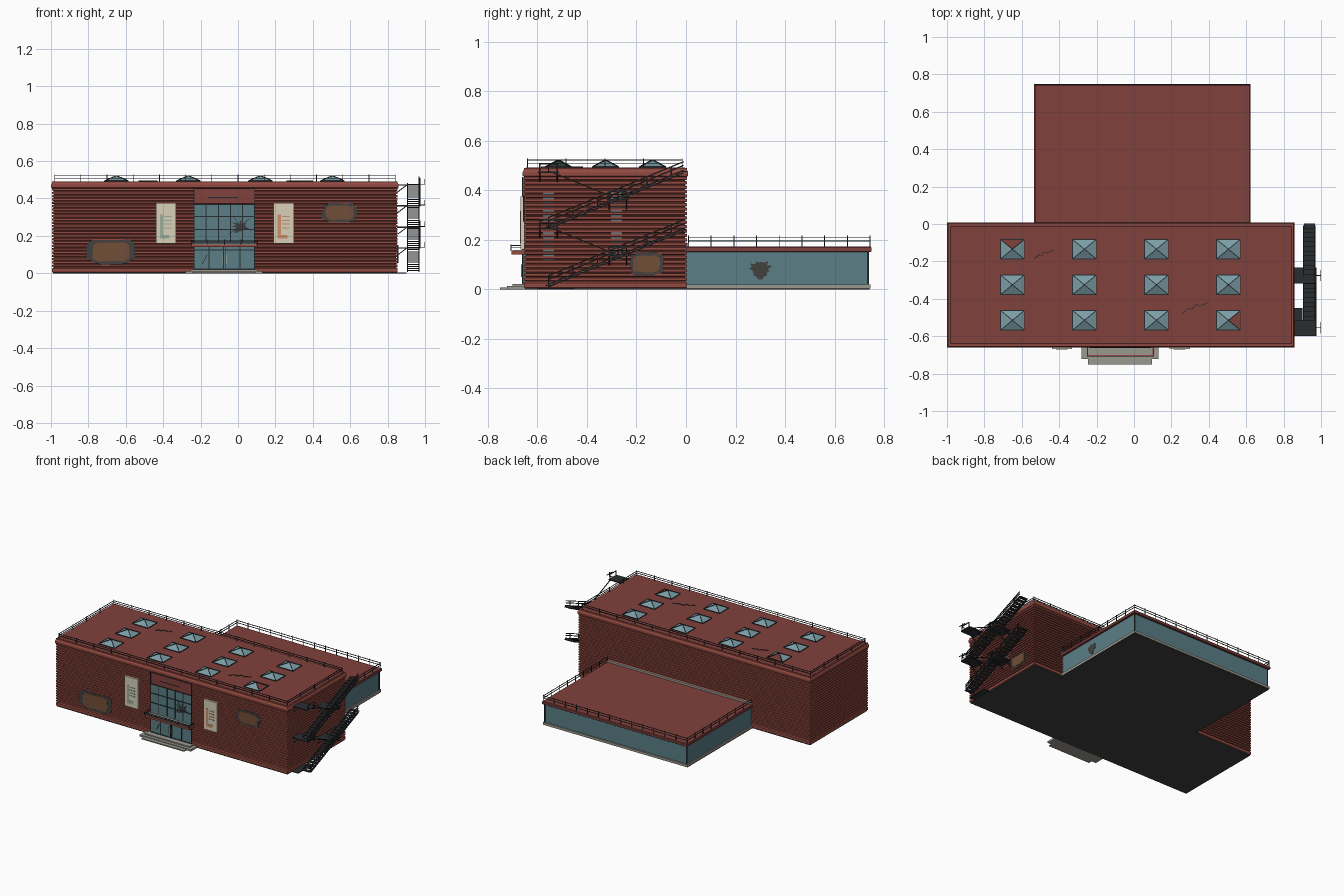
import bpy, bmesh, math, random
from mathutils import Vector, Matrix

if "Cube" in bpy.data.objects:
    bpy.data.objects.remove(bpy.data.objects["Cube"])

random.seed(4)

def mat(name, r, g, b):
    m = bpy.data.materials.new(name)
    m.diffuse_color = (r, g, b, 1)
    m.use_nodes = True
    m.node_tree.nodes["Principled BSDF"].inputs["Base Color"].default_value = m.diffuse_color
    return m

RED = mat("red_cladding", .29, .068, .052)
ROOF = mat("red_roof", .22, .052, .045)
GLASS = mat("teal_glass", .10, .21, .24)
SKY = mat("skylight_glass", .20, .34, .38)
STEEL = mat("dark_steel", .022, .027, .03)
DARK = mat("charcoal", .055, .052, .05)
STONE = mat("stone", .33, .32, .28)
CREAM = mat("cream", .68, .63, .48)
RUST = mat("rust", .17, .075, .04)
GREEN = mat("faded_green", .33, .42, .32)
ORANGE = mat("faded_orange", .60, .27, .14)

def finish(name, bm, m):
    bmesh.ops.recalc_face_normals(bm, faces=bm.faces)
    me = bpy.data.meshes.new(name)
    bm.to_mesh(me)
    bm.free()
    me.materials.append(m)
    ob = bpy.data.objects.new(name, me)
    bpy.context.collection.objects.link(ob)
    return ob

def boxes(name, m, *items):
    """Each item is x0, x1, y0, y1, z0, z1."""
    bm = bmesh.new()
    for a, b, c, d, e, f in items:
        mx = Matrix.Translation(((a+b)/2, (c+d)/2, (e+f)/2)) @ Matrix.Diagonal((b-a, d-c, f-e, 1))
        bmesh.ops.create_cube(bm, size=1, matrix=mx)
    return finish(name, bm, m)

def bars(name, m, segs, t=.004):
    """Square bars between pairs of points."""
    bm = bmesh.new()
    for p, q in segs:
        p, q = Vector(p), Vector(q)
        d = q - p
        mx = Matrix.Translation((p+q)/2) @ d.to_track_quat('Z', 'Y').to_matrix().to_4x4()
        bmesh.ops.create_cube(bm, size=1, matrix=mx @ Matrix.Diagonal((t, t, d.length, 1)))
    return finish(name, bm, m)

def rings(name, m, rect, prof):
    """Sweep an (offset, z) profile round a rectangle and cap both ends."""
    x0, x1, y0, y1 = rect
    bm = bmesh.new()
    prev = first = None
    for o, z in prof:
        r = [bm.verts.new(c) for c in ((x0-o, y0-o, z), (x1+o, y0-o, z), (x1+o, y1+o, z), (x0-o, y1+o, z))]
        if prev:
            for i in range(4):
                bm.faces.new((prev[i], prev[(i+1) % 4], r[(i+1) % 4], r[i]))
        first, prev = first or r, r
    bm.faces.new(first)
    bm.faces.new(prev)
    return finish(name, bm, m)

def patch(name, m, axis, level, u, v, w, h, thick, square=.45, n=26, jag=.16):
    """Ragged plate lying on a wall: axis 'y' for the front, 'x' for the right."""
    bm = bmesh.new()
    lo, hi = [], []
    for i in range(n):
        a = 2*math.pi*i/n
        k = 1 - random.random()*jag
        c, s = math.cos(a), math.sin(a)
        pu = u + w/2*k*math.copysign(abs(c)**square, c)
        pv = v + h/2*k*math.copysign(abs(s)**square, s)
        for lst, d in ((lo, 0), (hi, thick)):
            lst.append(bm.verts.new((pu, level-d, pv) if axis == 'y' else (level+d, pu, pv)))
    bm.faces.new(lo)
    bm.faces.new(hi)
    for i in range(n):
        j = (i+1) % n
        bm.faces.new((lo[i], lo[j], hi[j], hi[i]))
    return finish(name, bm, m)

def railing(name, path, z, h, step):
    """Posts and two rails along a ground path."""
    segs = []
    for (ax, ay), (bx, by) in zip(path, path[1:]):
        n = max(1, round(math.hypot(bx-ax, by-ay)/step))
        for k in (.5, .85):
            segs.append(((ax, ay, z+h*k), (bx, by, z+h*k)))
        for i in range(n+1):
            x, y = ax+(bx-ax)*i/n, ay+(by-ay)*i/n
            segs.append(((x, y, z), (x, y, z+h)))
    bars(name, STEEL, segs, .0035)

# Main block: ribbed cladding, skirting, coping
RECT = (-.985, .845, -.645, -.005)
N, Z0, Z1 = 24, .03, .455
p = (Z1-Z0)/N
prof = [(0, Z0)]
for i in range(N):
    z = Z0+p*i
    prof += [(0, z+p*.15), (.009, z+p*.3), (.009, z+p*.85), (0, z+p)]
rings("ribbed_walls", RED, RECT, prof)
rings("skirting", RED, RECT, [(.004, .004), (.009, .008), (.009, .026), (.002, .032)])
rings("coping", RED, RECT, [(.004, .45), (.014, .458), (.014, .474), (.009, .482), (.009, .49)])
boxes("main_roof", ROOF, (-.985, .845, -.645, -.005, .485, .492))
boxes("floor_slab", DARK, (-.99, .85, -.65, 0, 0, .006), (-.53, .62, 0, .74, 0, .006))
railing("roof_railing", [(-.98, -.64), (.84, -.64), (.84, -.015), (-.98, -.015), (-.98, -.64)], .49, .037, .14)

# Skylights: pyramids with dark frames, two with a missing pane
frames = []
bm, bm_hole = bmesh.new(), bmesh.new()
for i in range(4):
    for j in range(3):
        x, y = -.65+.385*i, -.135-.19*j
        c = [(x+a*.063, y+b*.052, .494) for a, b in ((-1, -1), (1, -1), (1, 1), (-1, 1))]
        top = (x, y, .522)
        for k in range(4):
            frames += [(c[k], c[(k+1) % 4]), (c[k], top)]
            broken = ((i, j) == (0, 0) and k == 2) or ((i, j) == (3, 2) and k == 1)
            if not broken:
                bm.faces.new([bm.verts.new(q) for q in (c[k], c[(k+1) % 4], top)])
finish("skylight_panes", bm, SKY)
bm_hole.free()
bars("skylight_frames", STEEL, frames, .0045)

# Roof cracks
cracks = []
for x, y, s in ((-.53, -.185, .10), (.26, -.48, .14)):
    pts = [(x+s*a, y+s*b, .493) for a, b in ((0, 0), (.2, .2), (.35, .17), (.5, .36), (.68, .3), (1, .45))]
    cracks += list(zip(pts, pts[1:]))
bars("roof_cracks", STEEL, cracks, .004)

# Entrance: glazing, mullions, header, canopy, steps
boxes("entrance_glass", GLASS, (-.235, .09, -.658, -.64, .02, .37))
mull = [((x, -.659, .17), (x, -.659, .37)) for x in (-.17, -.105, -.04, .025)]
mull += [((x, -.659, .02), (x, -.659, .37)) for x in (-.234, .089)]
mull += [((x, -.659, .02), (x, -.659, .14)) for x in (-.155, -.078, -.068, .01)]
mull += [((-.235, -.659, z), (.09, -.659, z)) for z in (.022, .125, .235, .303, .368)]
bars("entrance_mullions", STEEL, mull, .005)
bars("door_handles", STONE, [((x, -.664, .05), (x, -.664, .1)) for x in (-.084, -.062)], .004)
boxes("entrance_header", ROOF, (-.235, .09, -.66, -.64, .372, .452))
bars("header_frame", STEEL, [((-.235, -.66, .452), (.09, -.66, .452)), ((-.235, -.66, .37), (-.235, -.66, .452)),
     ((.09, -.66, .37), (.09, -.66, .452)), ((-.16, -.66, .405), (.0, -.66, .405))], .004)
boxes("canopy", RED, (-.25, .105, -.705, -.64, .14, .155))
boxes("canopy_top", STONE, (-.245, .1, -.70, -.64, .155, .159))
railing("canopy_railing", [(-.25, -.65), (-.25, -.707), (.105, -.707), (.105, -.65)], .155, .025, .09)
boxes("entrance_steps", STONE, (-.28, .13, -.722, -.645, 0, .013), (-.255, .105, -.70, -.645, .013, .021),
      (-.245, .095, -.75, -.72, 0, .008))

# Wall panels with plain colour blocks
for name, x, m in (("left", -.385, GREEN), ("right", .245, ORANGE)):
    boxes(name+"_panel", CREAM, (x-.054, x+.054, -.668, -.652, .16, .375))
    boxes(name+"_panel_blocks", m, (x-.033, x-.016, -.670, -.667, .185, .315), (x-.016, x+.02, -.670, -.667, .185, .205),
          *[(x-.01, x+.03, -.670, -.667, z, z+.006) for z in (.24, .26, .28, .30)])

# Rust patches and shattered glass
for name, ax, lv, u, v, w, h in (("front_left", 'y', -.65, -.68, .115, .27, .145),
                                 ("front_right", 'y', -.65, .545, .325, .20, .108),
                                 ("side", 'x', .85, -.16, .102, .145, .098)):
    patch(name+"_damage_edge", DARK, ax, lv, u, v, w, h, .007)
    patch(name+"_rust", RUST, ax, lv, u, v, w*.78, h*.74, .0085, jag=.1)
patch("entrance_glass_hole", DARK, 'y', -.655, .01, .25, .10, .085, .0045, 1, 22, .6)
patch("wing_glass_hole", DARK, 'x', .61, .30, .082, .105, .088, .0025, 1, 22, .45)
bars("glass_cracks", STEEL, [((.01, -.6585, .25), (x, -.6585, z)) for x, z in ((-.05, .21), (.06, .29), (.07, .23), (-.02, .3))]
     + [((-.19, -.6585, .05), (-.165, -.6585, .10))], .003)

# Side windows set between the ribs
boxes("side_windows", GLASS, *[(.84, .8495, y-.022, y+.022, z, z+.13) for y in (-.555, -.28) for z in (.11, .27)])

# Fire escape: flights, platforms, handrails
treads, strings = [], []
for zb in (.015, .25):
    a, b, n = (-.555, zb), (-.01, zb+.225), 22
    for i in range(n+1):
        t = i/n
        y, z = a[0]+(b[0]-a[0])*t, a[1]+(b[1]-a[1])*t
        treads.append((.908, .967, y-.013, y+.013, z-.002, z+.003))
        if i % 4 == 0:
            strings.append(((.967, y, z), (.967, y, z+.04)))
    for x in (.907, .968):
        strings += [((x, a[0], a[1]+d), (x, b[0], b[1]+d)) for d in (-.005, .005)]
    for d in (.025, .04):
        strings.append(((.967, a[0], a[1]+d), (.967, b[0], b[1]+d)))
boxes("stair_treads", STEEL, *treads)
plats, posts = [], []
for y, z in ((-.275, .137), (-.555, .248), (-.275, .363), (-.555, .474)):
    plats.append((.85, .975, y-.043, y+.043, z-.005, z+.002))
    for dy in (-.035, .035):
        strings.append(((.852, y+dy, z-.04), (.90, y+dy, z-.004)))
        strings.append(((.972, y+dy, z), (.972, y+dy, z+.035)))
    strings.append(((.972, y-.035, z+.033), (.972, y+.035, z+.033)))
    posts += [((.998, y-.03, z+.02), (.998, y+.03, z+.02)), ((.998, y, z), (.998, y, z+.03)),
              ((.972, y, z+.002), (.998, y, z+.002))]
plats.append((.79, .90, -.60, -.45, 0, .004))
boxes("escape_platforms", STEEL, *plats)
strings += [((.972, -.55, z), (.972, -.28, z-.11)) for z in (.25, .476)]
bars("escape_rails", STEEL, strings, .005)
bars("escape_guard_rails", STEEL, posts, .004)

# Rear wing: plinth, glass walls, posts, roof, railing, flashing
boxes("wing_plinth", STONE, (-.53, .62, -.02, .745, .004, .02))
boxes("wing_glass", GLASS, (-.522, .611, -.02, .736, .02, .152))
bars("wing_corner_posts", STEEL, [((x, .734, .02), (x, .734, .152)) for x in (-.521, .61)], .008)
rings("wing_roof", ROOF, (-.53, .62, -.01, .745), [(0, .15), (.004, .153), (.004, .168), (0, .173)])
railing("wing_railing", [(-.528, .01), (-.528, .743), (.618, .743), (.618, .01)], .172, .045, .09)
boxes("wing_flashing", STONE, (-.53, .62, -.005, .012, .172, .187))
